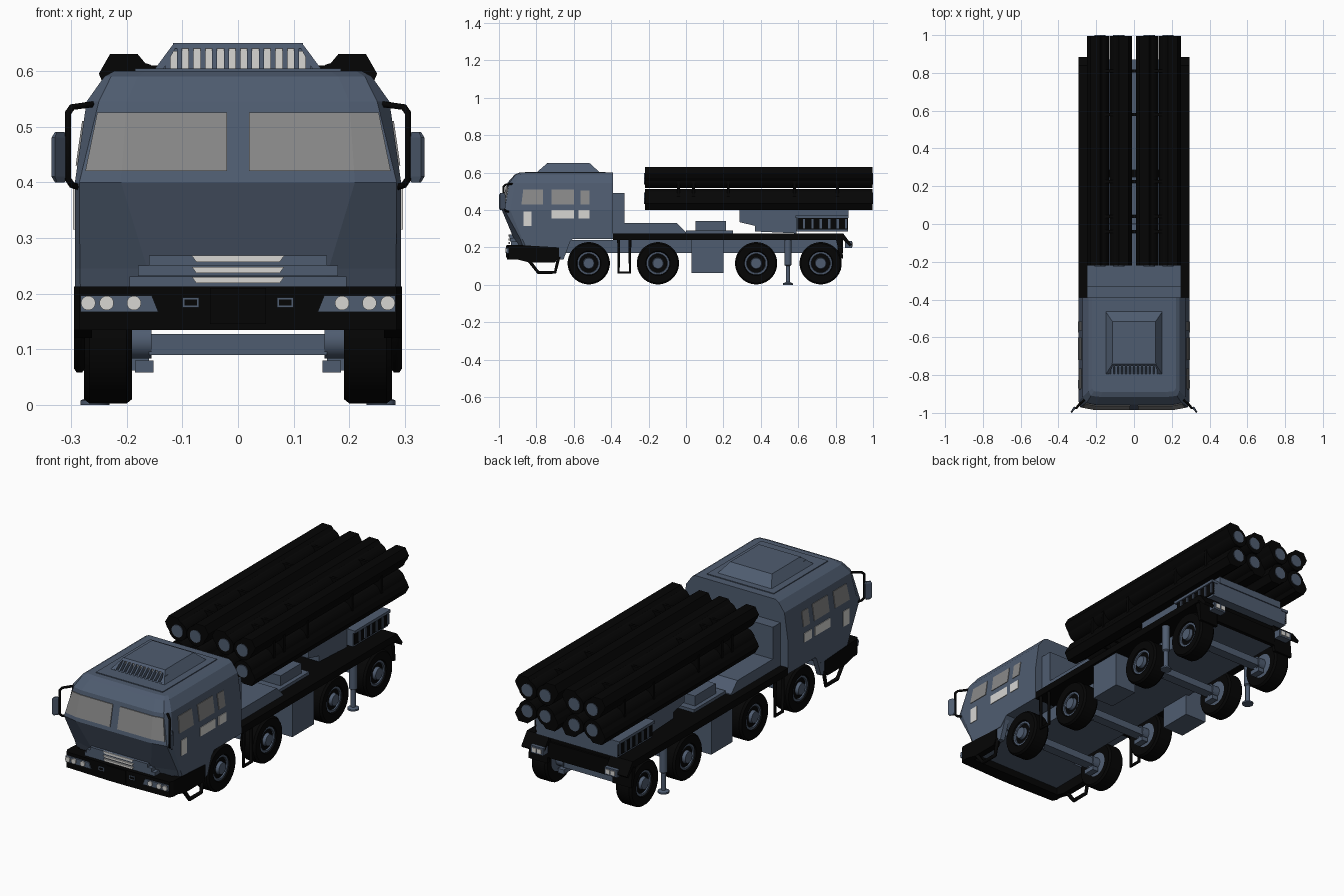
import bpy, bmesh, math
from mathutils import Vector

if "Cube" in bpy.data.objects:
    bpy.data.objects.remove(bpy.data.objects["Cube"])


def material(name, rgb):
    m = bpy.data.materials.new(name)
    m.diffuse_color = (*rgb, 1)
    m.use_nodes = True
    m.node_tree.nodes["Principled BSDF"].inputs["Base Color"].default_value = m.diffuse_color
    return m


BLUE = material("blue_grey_paint", (0.078, 0.108, 0.163))
BLACK = material("black", (0.0015, 0.0015, 0.0015))
GLASS = material("grey_glass", (0.25, 0.25, 0.25))
LIGHT = material("light_grey", (0.68, 0.67, 0.65))


def make(name, verts, faces, mat, mirror=False, smooth=False):
    me = bpy.data.meshes.new(name)
    me.from_pydata([tuple(v) for v in verts], [], faces)
    bm = bmesh.new()
    bm.from_mesh(me)
    bmesh.ops.recalc_face_normals(bm, faces=bm.faces)
    bm.to_mesh(me)
    bm.free()
    me.materials.append(mat)
    ob = bpy.data.objects.new(name, me)
    bpy.context.collection.objects.link(ob)
    if smooth:
        bpy.ops.object.select_all(action='DESELECT')
        ob.select_set(True)
        bpy.context.view_layer.objects.active = ob
        bpy.ops.object.shade_smooth_by_angle(angle=math.radians(35))
    if mirror:
        ob.modifiers.new("mirror", 'MIRROR')
    return ob


def loft(name, rings, mat, **kw):
    n = len(rings[0])
    faces = [tuple(range(n)), tuple(range((len(rings) - 1) * n, len(rings) * n))]
    for k in range(len(rings) - 1):
        for i in range(n):
            j = (i + 1) % n
            faces.append((k * n + i, k * n + j, (k + 1) * n + j, (k + 1) * n + i))
    return make(name, [v for r in rings for v in r], faces, mat, **kw)


def prism(name, pts, axis, a, b, mat, **kw):
    """Extrude a 2D profile along an axis (profile uses the other two axes in order)."""
    def at(p, t):
        v = list(p)
        v.insert("xyz".index(axis), t)
        return v
    return loft(name, [[at(p, t) for p in pts] for t in (a, b)], mat, **kw)


def box(name, x0, x1, y0, y1, z0, z1, mat, mirror=False):
    return prism(name, [(x0, y0), (x1, y0), (x1, y1), (x0, y1)], 'z', z0, z1, mat, mirror=mirror)


def lathe(name, profile, axis, centre, mat, n=24, mirror=True):
    """Revolve (radius, offset) pairs around an axis through centre."""
    rings = []
    for r, t in profile:
        ring = []
        for i in range(n):
            a = 2 * math.pi * (i + 0.5) / n
            v = [r * math.cos(a), r * math.sin(a)]
            v.insert("xyz".index(axis), t)
            ring.append(Vector(v) + Vector(centre))
        rings.append(ring)
    return loft(name, rings, mat, mirror=mirror, smooth=True)


def pipe(name, pts, r, mat):
    cu = bpy.data.curves.new(name, 'CURVE')
    cu.dimensions = '3D'
    cu.bevel_depth = r
    cu.bevel_resolution = 1
    cu.use_fill_caps = True
    sp = cu.splines.new('POLY')
    sp.points.add(len(pts) - 1)
    for p, c in zip(sp.points, pts):
        p.co = (*c, 1)
    cu.materials.append(mat)
    ob = bpy.data.objects.new(name, cu)
    bpy.context.collection.objects.link(ob)
    ob.modifiers.new("mirror", 'MIRROR')
    return ob


def plate(name, quad, off, mat):
    off = Vector(off)
    return loft(name, [[Vector(p) - off * 0.5 for p in quad], [Vector(p) + off for p in quad]], mat, mirror=True)


# cab shell: horizontal rings through front, corner and side points
def ring(z, c, k, s, yr):
    h = [(*c, z), (*k, z), (*s, z), (s[0], yr, z)]
    return h + [(-x, y, w) for x, y, w in reversed(h)]


sill = ((.163, -.92), (.284, -.886), (.293, -.875))
loft("cab_lower", [ring(.2, (.15, -.90), (.283, -.87), (.293, -.855), -.65), ring(.245, *sill, -.605)], BLUE)
loft("cab_upper", [ring(.245, *sill, -.39),
                   ring(.40, (.21, -.985), (.285, -.97), (.293, -.94), -.39),
                   ring(.545, (.2, -.955), (.25, -.945), (.272, -.915), -.39),
                   ring(.59, (.18, -.915), (.228, -.91), (.24, -.885), -.39),
                   ring(.6, (.165, -.89), (.212, -.885), (.222, -.87), -.39)], BLUE)
prism("cab_fender", [(-.72, .2), (-.65, .2), (-.62, .23), (-.655, .135), (-.68, .135)], 'x', .265, .29, BLUE, mirror=True)
box("cab_floor", -.26, .26, -.92, -.66, .17, .205, BLUE)
box("cab_back_box", -.25, .25, -.39, -.33, .27, .49, BLUE)


# roof frame and hatch with an open louvred front
def rect(x, y0, y1, z):
    return [(-x, y0, z), (x, y0, z), (x, y1, z), (-x, y1, z)]


box("roof_frame", -.185, .185, -.86, -.43, .598, .604, BLUE)
loft("roof_hatch", [rect(.152, -.742, -.46, .6), rect(.115, -.742, -.515, .65)], BLUE)
for i in range(7):
    x = .021 * i
    top = min(.64, .6 + (.147 - x) / .035 * .05)
    if i < 6:
        box("hatch_light", max(x, .004), x + .018, -.746, -.74, .604, min(.64, .6 + (.13 - x) / .035 * .05), LIGHT, True)
    fin = [(-.80, .6), (-.80 + (top - .6) * 1.2, top), (-.741, top), (-.741, .6)]
    prism("hatch_fin", fin, 'x', x - .0045, x + .0045, BLUE, mirror=True)
prism("hatch_top_bar", [(-.752, .64), (-.742, .65), (-.735, .65), (-.735, .64)], 'x', -.117, .117, BLUE)
loft("hatch_cheek", [[(.136, -.80, .6), (.152, -.80, .6), (.152, -.74, .6), (.136, -.74, .6)],
                     [(.107, -.742, .65), (.115, -.742, .65), (.115, -.73, .65), (.107, -.73, .65)]], BLUE, mirror=True)

# windscreen halves, reaching round to the front corner
low, high = Vector((.2086, -.981, .42)), Vector((.2014, -.959, .525))
low_end = low.lerp(Vector((.280, -.9675, .42)), .92)
high_end = high.lerp(Vector((.255, -.9485, .525)), .96)
plate("windscreen", [(.02, -.981, .42), low, high, (.02, -.959, .525)], (0, -.004, 0), GLASS)
plate("windscreen_corner", [low, low_end, high_end, high], (0, -.004, 0), GLASS)


# side windows and light panels
def side_plate(name, y0, y1, z0, z1, mat, lean=0):
    def sx(z):
        return .293 - max(0, z - .4) * .145
    quad = [(sx(z0), y0, z0), (sx(z0), y1, z0), (sx(z1), y1, z1), (sx(z1), y0 + lean, z1)]
    plate(name, quad, (.003, 0, 0), mat)


side_plate("door_window", -.88, -.765, .43, .51, GLASS, .01)
side_plate("rear_door_window", -.72, -.6, .43, .51, GLASS)
side_plate("quarter_window", -.565, -.515, .43, .505, GLASS)
side_plate("door_panel", -.87, -.825, .315, .392, LIGHT)
side_plate("rear_door_panel", -.72, -.6, .355, .4, LIGHT)
side_plate("quarter_panel", -.575, -.515, .355, .4, LIGHT)

# front grille steps with light slats
for x, z in ((.16, .25), (.18, .232), (.195, .213)):
    box("grille_step", -x, x, -.944 + (.25 - z) * .2, -.88, z, z + .018, BLUE)
for z in (.263, .243, .225):
    prism("grille_slat", [(-.083, z + .005), (.083, z + .005), (.075, z - .006), (-.075, z - .006)], 'y', -.948, -.94, LIGHT)

# bumper with side wings, lamps and tow frames
half = [(.05, -.958), (.285, -.95), (.295, -.93), (.295, -.89)]
prism("bumper", half + [(-x, y) for x, y in reversed(half)], 'z', .135, .213, BLACK)
prism("bumper_wing", [(-.9, .213), (-.9, .135), (-.84, .12), (-.70, .12), (-.68, .15), (-.68, .2)],
      'x', .262, .295, BLACK, mirror=True)
box("bumper_centre", -.05, .05, -.962, -.94, .145, .21, BLACK)
prism("lamp_panel", [(.155, .197), (.283, .197), (.283, .167), (.143, .167)], 'y', -.96, -.945, BLUE, mirror=True)
for x in (.187, .236, .269):
    lathe("headlamp", [(.013, -.966), (.013, -.95)], 'y', (x, 0, .183), LIGHT, 16)
box("tow_frame", .07, .1, -.961, -.95, .175, .193, BLUE, True)
box("tow_slot", .074, .096, -.963, -.95, .179, .189, BLACK, True)

# mirrors
pipe("mirror_bracket", [(.262, -.93, .54), (.298, -.965, .535), (.305, -.975, .525), (.305, -.975, .405),
                        (.298, -.965, .395), (.282, -.945, .39)], .006, BLACK)
plan = [(.306, -.972), (.329, -1.0), (.335, -.994), (.318, -.966)]
mid = Vector((.32, -.983))
loft("mirror", [[(*mid.lerp(Vector(p), s), z) for p in plan]
                for s, z in ((.6, .4), (1, .41), (1, .48), (.6, .49))], BLUE, mirror=True)

# steps
pipe("cab_step", [(.285, -.84, .13), (.285, -.79, .066), (.285, -.70, .066), (.285, -.68, .15)], .01, BLACK)
pipe("deck_step", [(.283, -.36, .24), (.283, -.36, .066), (.283, -.3, .066), (.283, -.3, .24)], .009, BLACK)

# chassis, deck and equipment boxes
box("chassis", -.175, .175, -.88, .82, .17, .24, BLUE)
box("deck", -.293, .293, -.39, .83, .24, .275, BLACK)
prism("front_deck_box", [(-.34, .27), (-.34, .33), (-.05, .33), (0, .28), (0, .27)], 'x', -.25, .25, BLUE)
box("deck_plate", -.22, .22, 0, .25, .27, .29, BLUE)
box("deck_box", -.2, .2, .05, .215, .285, .34, BLUE)
box("side_tank", .16, .28, .03, .2, .062, .24, BLUE, True)
prism("rear_mudguard", [(.78, .275), (.84, .275), (.885, .215), (.875, .205), (.83, .25), (.78, .25)],
      'x', .17, .293, BLACK, mirror=True)
prism("rear_flap", [(.8, .25), (.83, .25), (.84, .14), (.825, .14)], 'x', .18, .285, BLACK, mirror=True)
box("rear_beam", -.18, .18, .81, .84, .17, .25, BLACK)
box("tail_lamp_box", .17, .24, .85, .888, .198, .235, BLUE, True)
for x in (.178, .207):
    box("tail_lamp", x, x + .022, .885, .892, .206, .227, LIGHT, True)

# wheels and axles
tyre = [(.06, .2), (.105, .19), (.113, .2), (.113, .267), (.105, .277), (.066, .274), (.06, .262)]
hub = [(.004, .155), (.032, .155), (.032, .195), (.062, .2), (.062, .268), (.052, .268), (.046, .252),
       (.034, .252), (.028, .278), (.004, .278)]
for y in (-.52, -.15, .375, .72):
    lathe("tyre", tyre, 'x', (0, y, .115), BLACK, 32)
    lathe("wheel_hub", hub, 'x', (0, y, .115), BLUE, 20)
    box("axle", -.16, .16, y - .025, y + .025, .09, .127, BLUE)
    box("axle_bracket", .152, .185, y - .03, y + .03, .058, .08, BLUE, True)

# stabiliser legs
lathe("stabiliser_leg", [(.027, 0), (.027, .008), (.012, .014), (.012, .1), (.019, .105), (.019, .25)],
      'z', (.257, .545, 0), BLUE, 12)

# launcher cradle and base
prism("launcher_cradle", [(.285, .4), (.87, .4), (.87, .365), (.59, .365), (.59, .275), (.37, .285), (.37, .315), (.285, .335)],
      'x', -.19, .19, BLUE)
box("launcher_base", -.225, .225, .59, .865, .285, .37, BLUE)
box("base_slot_panel", .22, .23, .595, .865, .295, .358, BLACK, True)
for i in range(6):
    y = .625 + .045 * i
    box("base_post", .225, .236, y, y + .012, .3, .352, BLUE, True)
box("base_lip", .2, .238, .585, .868, .356, .37, BLUE, True)

# launch tubes: two mirrored pods of four, each tube with a faceted outer casing
for i in (-1, 1):
    for j in (-1, 1):
        cx, cz = .13 + .05 * i, .515 + .052 * j
        lathe("launch_tube", [(.0495, -.22), (.0495, .996)], 'y', (cx, 0, cz), BLACK, 20)
        case = [(-.014, .046), (0, .063), (.05, .063), (.07, .028), (.06, .005), (.045, -.015), (0, 0)]
        prism("tube_casing", [(cx + i * a, cz + j * b) for a, b in case], 'y', -.22, .996, BLACK, mirror=True)
        lathe("tube_cap", [(.031, -.224), (.031, 1.0)], 'y', (cx, 0, cz), BLUE, 16)
for y in (-.04, .04, .225, .58, .81):
    box("tube_clamp", .03, .23, y - .007, y + .007, .42, .61, BLACK, True)
    box("pod_spacer", -.03, .03, y - .007, y + .007, .45, .58, BLACK)
